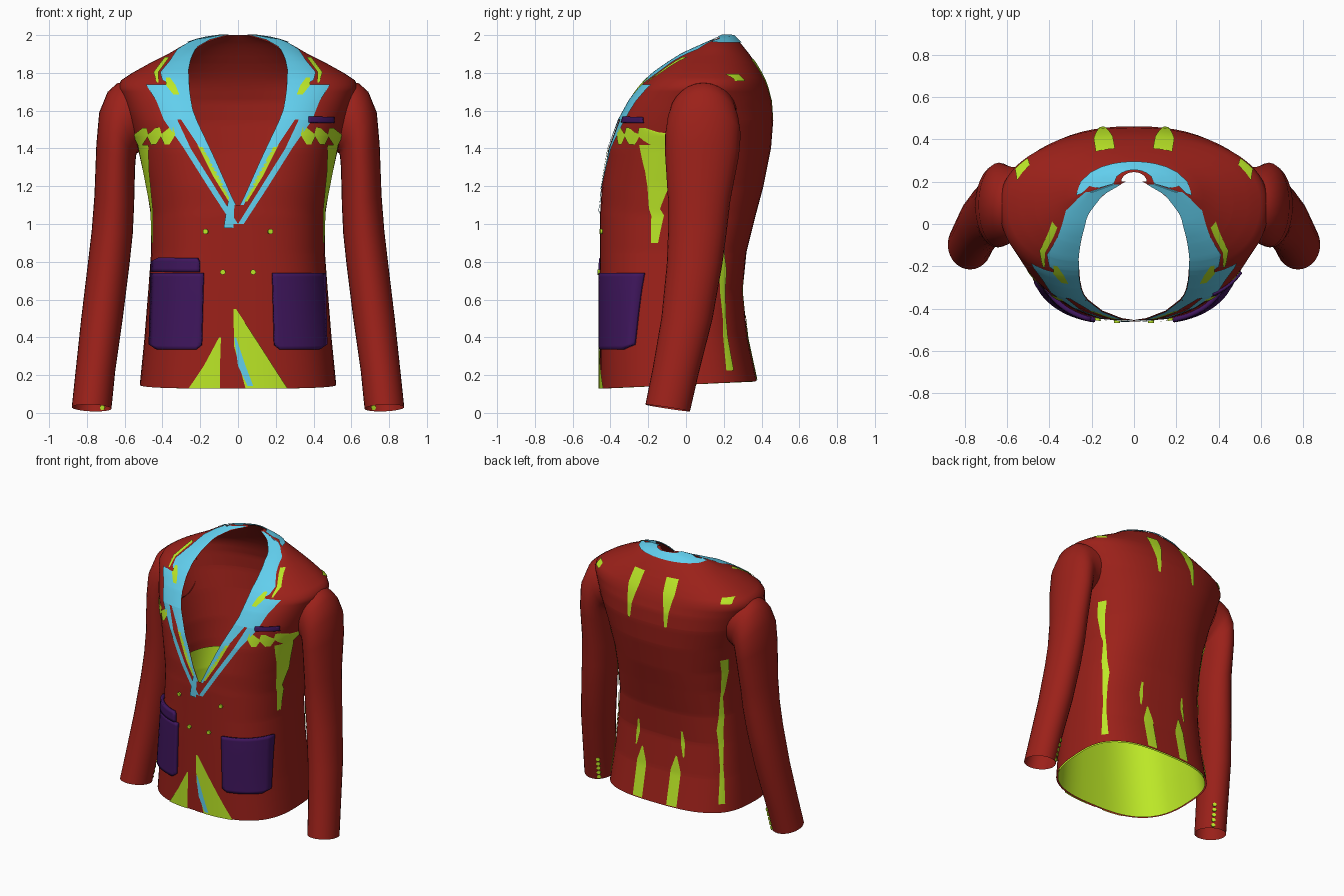
import bpy, bmesh, math
from mathutils import Vector

if "Cube" in bpy.data.objects:
    bpy.data.objects.remove(bpy.data.objects["Cube"])

def material(name, rgb):
    m = bpy.data.materials.new(name)
    m.diffuse_color = (*rgb, 1)
    m.use_nodes = True
    m.node_tree.nodes["Principled BSDF"].inputs["Base Color"].default_value = m.diffuse_color
    return m

RED = material("red_cloth", (.33, .015, .01))
LIME = material("lime_lining", (.50, .80, .02))
BLUE = material("blue_facing", (.12, .62, .85))
PURPLE = material("purple_pocket", (.05, .008, .11))

# torso profile: z, half width, back y, side y, front y, squareness
PROFILE = [(.13, .52, .375, 0, -.455, 2.8), (.4, .495, .325, 0, -.455, 2.8),
           (.65, .475, .30, 0, -.455, 2.8), (.85, .46, .32, 0, -.455, 2.7),
           (1.05, .462, .37, 0, -.455, 2.6), (1.2, .485, .41, 0, -.445, 2.4),
           (1.4, .53, .45, .03, -.41, 2.3), (1.55, .575, .462, .06, -.355, 2.3),
           (1.65, .61, .455, .08, -.30, 2.2), (1.72, .635, .435, .09, -.25, 2.2),
           (1.76, .62, .42, .1, -.215, 2.2), (1.8, .56, .40, .1, -.17, 2.2),
           (1.85, .47, .37, .1, -.10, 2.2), (1.9, .37, .335, .11, -.02, 2.2),
           (1.95, .285, .295, .13, .09, 2.1), (1.98, .2, .265, .16, .16, 2),
           (2.0, .06, .245, .2, .2, 2)]
# neck opening half width by height
NECK = [(0, 0), (1.08, 0), (1.16, .04), (1.34, .12), (1.52, .205), (1.6, .24), (1.7, .255),
        (1.81, .262), (1.87, .25), (1.93, .22), (1.97, .15), (2.0, .04)]

def lerp_table(table, z):
    z = min(max(z, table[0][0]), table[-1][0])
    for a, b in zip(table, table[1:]):
        if z <= b[0]:
            t = (z - a[0]) / (b[0] - a[0])
            return [p + (q - p) * t for p, q in zip(a[1:], b[1:])]

def spow(v, e):
    return math.copysign(abs(v) ** e, v)

# point on the torso: phi 0 = side, pi/2 = centre line or neck edge
def surface(phi, z, front):
    w, yb, ym, yf, n = lerp_table(PROFILE, z)
    xn = min(lerp_table(NECK, z)[0], w) if front else 0
    x = xn + (w - xn) * spow(math.cos(phi), 2 / n)
    y = ym + ((yf if front else yb) - ym) * spow(math.sin(phi), 2 / n)
    lift = .02 * (1 + y / .42) * min(max((.4 - z) / .27, 0), 1)
    return Vector((x, y, z + lift))

def offset_point(phi, z, front, off):
    p = surface(phi, z, front)
    e = .02
    du = surface(phi + e, z, front) - surface(phi - e, z, front)
    dz = surface(phi, min(z + e, 2), front) - surface(phi, max(z - e, .13), front)
    n = du.cross(dz)
    if n.length < 1e-9:
        return p
    n.normalize()
    if n.dot(Vector((p.x, p.y - .06, .1))) < 0:
        n = -n
    return p + n * off

def point_at_x(x, z, front, off):
    w = lerp_table(PROFILE, z)[0]
    n = lerp_table(PROFILE, z)[4]
    xn = min(lerp_table(NECK, z)[0], w) if front else 0
    c = min(max((abs(x) - xn) / max(w - xn, 1e-5), 0), 1)
    p = offset_point(math.acos(c ** (n / 2)), z, front, off)
    return Vector((math.copysign(p.x, x), p.y, p.z))

def make(name, grids, mat, thick=0):
    bm = bmesh.new()
    for grid in grids:
        vs = [[bm.verts.new(p) for p in row] for row in grid]
        for r, s in zip(vs, vs[1:]):
            for i in range(len(r) - 1):
                bm.faces.new((r[i], r[i + 1], s[i + 1], s[i]))
    bmesh.ops.remove_doubles(bm, verts=bm.verts, dist=.0004)
    bmesh.ops.recalc_face_normals(bm, faces=bm.faces)
    me = bpy.data.meshes.new(name)
    bm.to_mesh(me)
    bm.free()
    me.materials.append(mat)
    ob = bpy.data.objects.new(name, me)
    bpy.context.collection.objects.link(ob)
    if thick:
        mod = ob.modifiers.new("thickness", "SOLIDIFY")
        mod.thickness, mod.offset = thick, 0
    bpy.context.view_layer.objects.active = ob
    ob.select_set(True)
    bpy.ops.object.shade_smooth_by_angle(angle=math.radians(40))
    ob.select_set(False)
    return ob

def flip(grid):
    return [[Vector((-p[0], p[1], p[2])) for p in row] for row in grid]

# closed shell around the body up to a given height
def shell(name, top, off, mat):
    zs = sorted({.13 + (top - .13) * i / 50 for i in range(51)} | {r[0] for r in PROFILE if r[0] < top})
    grid = []
    for z in zs:
        back = [offset_point(math.pi / 2 * i / 16, z, False, off) for i in range(16, 0, -1)]
        grid.append(back + [offset_point(math.pi / 2 * i / 16, z, True, off) for i in range(17)])
        for k in (0, -1):
            if k == 0 or lerp_table(NECK, z)[0] == 0:
                grid[-1][k].x = 0
    return make(name, [grid, flip(grid)], mat)

# cloth strip lying on the torso: rows of (z, x0, x1)
def strip(name, rows, mat, off=.006, front=True, mirror=True, thick=0):
    z0, z1 = rows[0][0], rows[-1][0]
    nz = max(4, int((z1 - z0) / .02))
    zs = sorted({z0 + (z1 - z0) * i / nz for i in range(nz + 1)} | {r[0] for r in rows})
    grid = []
    for z in zs:
        a, b = lerp_table(rows, z)
        grid.append([point_at_x(a + (b - a) * i / 12, z, front, off) for i in range(13)])
    return make(name, [grid, flip(grid)] if mirror else [grid], mat, thick)

shell("jacket_body", 2.0, 0, RED)
shell("body_lining", 1.0, -.012, LIME)

# sleeves: inner x, z, outer x, z, centre y, half depth, front lift
RINGS = [(.50, 1.40, .55, 1.76, .10, .17, 0), (.52, 1.38, .64, 1.745, .09, .18, 0),
         (.535, 1.375, .69, 1.70, .09, .19, 0), (.54, 1.36, .735, 1.59, .09, .20, 0),
         (.545, 1.30, .75, 1.42, .085, .195, 0), (.55, 1.10, .76, 1.15, .07, .165, 0),
         (.557, .95, .775, .96, .06, .155, 0), (.575, .78, .795, .79, .045, .147, 0),
         (.61, .5, .83, .5, .005, .135, .005), (.65, .22, .86, .22, -.055, .122, .012),
         (.67, .022, .88, .03, -.097, .118, .018)]

def sleeve_point(r, t):
    xi, zi, xo, zo, yc, ry, lift = r
    c, s = math.cos(t), math.sin(t)
    return Vector(((xi + xo) / 2 + (xo - xi) / 2 * c, yc + ry * s, (zi + zo) / 2 + (zo - zi) / 2 * c - lift * s))

sleeve = [[sleeve_point(r, math.tau * i / 28) for i in range(29)] for r in RINGS]
make("sleeves", [sleeve, flip(sleeve)], RED)

# front overlap
strip("front_overlap", [(.13, -.03, .04), (1.0, -.03, .04), (1.1, -.02, .02)], RED, .005, mirror=False)

# lapels and collar
strip("lapel_outer_edge", [(1.0, 0, .03), (1.2, .125, .16), (1.4, .25, .285), (1.55, .32, .39)], BLUE)
strip("lapel_inner_edge", [(1.1, .005, .03), (1.34, .12, .16), (1.55, .22, .30)], BLUE)
strip("lapel_inner_lining", [(1.12, .035, .05), (1.25, .10, .13), (1.42, .195, .215)], LIME)
strip("lapel_top", [(1.55, .22, .39), (1.65, .25, .43), (1.735, .26, .485)], BLUE)
strip("lapel_lining_patch", [(1.68, .31, .34), (1.73, .33, .38), (1.77, .36, .38)], LIME, .009)
strip("collar_front", [(1.735, .26, .36), (1.76, .26, .40), (1.80, .26, .41), (1.86, .25, .36),
                       (1.92, .225, .32), (1.97, .15, .24), (1.995, .06, .1)], BLUE)
strip("collar_edge", [(1.745, .42, .43), (1.80, .42, .445), (1.88, .36, .385)], LIME)
strip("collar_back", [(1.955, -.3, .3), (1.995, -.12, .12)], BLUE, .008, front=False, mirror=False)
strip("lapel_crossing", [(.98, -.075, -.025), (1.08, -.06, -.02), (1.15, -.045, -.015)], BLUE, .009, mirror=False)

# pockets
strip("hip_pocket", [(.335, .22, .42), (.36, .19, .455), (.74, .18, .445)], PURPLE, .010, thick=.022)
strip("pocket_flap", [(.745, -.44, -.20), (.80, -.44, -.20), (.82, -.40, -.21)], PURPLE, .014,
      mirror=False, thick=.022)
strip("breast_pocket", [(1.535, .37, .50), (1.565, .37, .50)], PURPLE, .008, mirror=False, thick=.012)

# lining showing at the hem, sides, chest and back
strip("hem_lining_left", [(.13, -.26, -.095), (.25, -.18, -.095), (.40, -.10, -.09)], LIME, mirror=False)
strip("hem_lining_right", [(.13, .04, .26), (.35, -.02, .12), (.55, -.025, -.01)], LIME, .008, mirror=False)
strip("hem_facing", [(.145, .05, .08), (.25, .0, .04), (.40, -.02, -.01)], BLUE, .011, mirror=False)
strip("side_lining", [(.9, .445, .452), (1.08, .445, .458), (1.28, .465, .497), (1.42, .47, .525)], LIME)
for i, x in enumerate((.36, .43, .50)):
    strip(f"chest_lining_{i}", [(1.42, x, x + .025), (1.47, x - .03, x + .05), (1.51, x - .02, x)], LIME)
strip("back_vent_lining", [(.14, .10, .18), (.42, .10, .18), (.53, .135, .145)], LIME, front=False)
strip("back_seam_lining", [(.53, .19, .20), (.62, .17, .20), (.72, .17, .185)], LIME, front=False)
strip("upper_back_lining", [(1.55, .14, .16), (1.66, .13, .17), (1.78, .10, .19), (1.87, .09, .18)], LIME, front=False)
strip("back_side_lining", [(.2, .44, .47), (.5, .425, .44), (.75, .40, .43), (1.0, .42, .43), (1.3, .45, .48)],
      LIME, front=False)
strip("shoulder_lining", [(1.755, .50, .56), (1.79, .49, .55)], LIME, front=False)

# buttons
def button(name, pos, normal):
    bpy.ops.mesh.primitive_cylinder_add(vertices=14, radius=.014, depth=.012, location=pos)
    ob = bpy.context.object
    ob.name = name
    ob.rotation_euler = normal.to_track_quat('Z', 'Y').to_euler()
    ob.data.materials.append(LIME)
    ob.select_set(False)

for s in (-1, 1):
    for x, z in ((.17, .96), (.08, .745)):
        p = point_at_x(s * x, z, True, .008)
        button("front_button", p, (p - point_at_x(s * x, z, True, 0)))
    for i in range(5):
        t = .1 + .18 * i
        ring = [a + (b - a) * t for a, b in zip(RINGS[-1], RINGS[-2])]
        p = sleeve_point(ring, 2.15)
        button("cuff_button", (s * p.x, p.y, p.z), Vector((-s * .5, .85, 0)))
